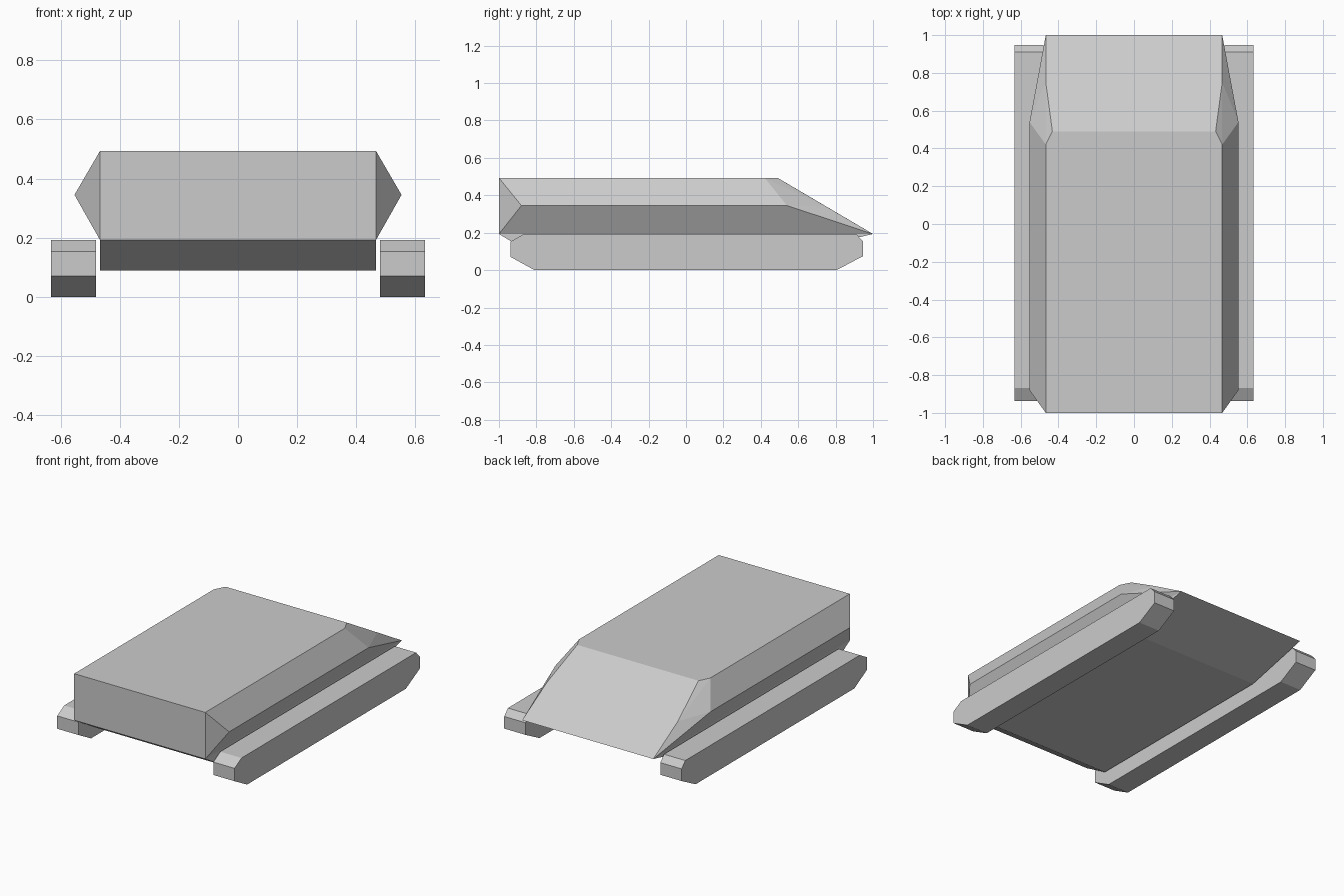
import bpy
import bmesh

if "Cube" in bpy.data.objects:
    bpy.data.objects.remove(bpy.data.objects["Cube"])


def finish(name, bm):
    bmesh.ops.recalc_face_normals(bm, faces=bm.faces)
    mesh = bpy.data.meshes.new(name)
    bm.to_mesh(mesh)
    bm.free()
    obj = bpy.data.objects.new(name, mesh)
    bpy.context.collection.objects.link(obj)
    return obj


def prism(name, profile, x0, x1):
    """Extrude a (y, z) side profile along x."""
    bm = bmesh.new()
    face = bm.faces.new([bm.verts.new((x0, y, z)) for y, z in profile])
    ext = bmesh.ops.extrude_face_region(bm, geom=[face])
    moved = [v for v in ext["geom"] if isinstance(v, bmesh.types.BMVert)]
    bmesh.ops.translate(bm, verts=moved, vec=(x1 - x0, 0, 0))
    return finish(name, bm)


# Upper hull: faceted convex body with pointed side ridges and cut front corners
half_points = [
    (0.467, -1.0, 0.193), (0.467, -1.0, 0.493),   # rear plate
    (0.553, -0.88, 0.345), (0.553, 0.54, 0.345),  # side ridge
    (0.467, 0.42, 0.493), (0.432, 0.49, 0.493),   # front corner cut
    (0.467, 0.75, 0.34), (0.467, 1.0, 0.193),     # sloped nose
]
bm = bmesh.new()
for x, y, z in half_points:
    for side in (1, -1):
        bm.verts.new((side * x, y, z))
bmesh.ops.convex_hull(bm, input=bm.verts[:])
bmesh.ops.dissolve_limit(bm, angle_limit=0.02, verts=bm.verts[:], edges=bm.edges[:])
finish("upper_hull", bm)

# Lower hull: shallow tub between the tracks
prism("lower_hull", [(-1.0, 0.193), (-0.83, 0.09), (0.56, 0.09), (1.0, 0.193)],
      -0.467, 0.467)

# Tracks
track_profile = [(-0.81, 0), (0.805, 0), (0.947, 0.075), (0.947, 0.153),
                 (0.91, 0.193), (-0.867, 0.193), (-0.937, 0.153), (-0.937, 0.07)]
for label, side in (("right", 1), ("left", -1)):
    prism(label + "_track", track_profile, side * 0.48, side * 0.632)
